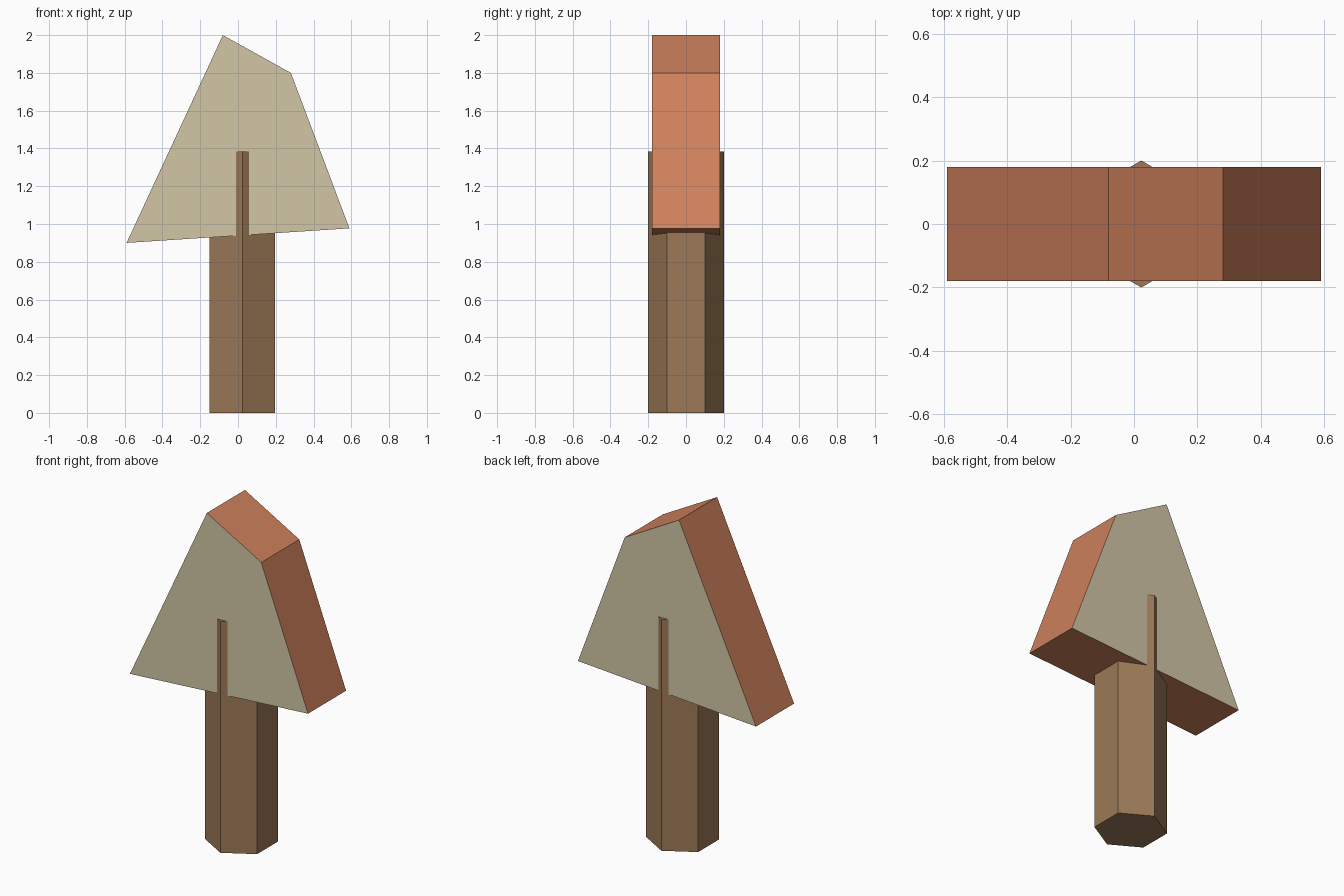
import bpy, bmesh
from math import pi
from mathutils import Vector

cube = bpy.data.objects.get("Cube")
if cube:
    bpy.data.objects.remove(cube, do_unlink=True)


def material(name, srgb):
    linear = [(c / 255 / 12.92) if c < 11 else ((c / 255 + 0.055) / 1.055) ** 2.4 for c in srgb]
    mat = bpy.data.materials.new(name)
    mat.use_nodes = True
    mat.diffuse_color = (*linear, 1)
    bsdf = mat.node_tree.nodes["Principled BSDF"]
    bsdf.inputs["Base Color"].default_value = (*linear, 1)
    bsdf.inputs["Roughness"].default_value = 0.9
    return mat


bark = material("bark brown", (156, 121, 87))
rust = material("rust orange", (206, 129, 92))
beige = material("pale beige", (210, 198, 166))

# Trunk: six-sided post whose front and back ridges poke through the crown
trunk_height = 1.385
bpy.ops.mesh.primitive_cylinder_add(vertices=6, radius=0.2, depth=trunk_height,
                                    location=(0.023, 0, trunk_height / 2))
trunk = bpy.context.object
trunk.name = "trunk"
trunk.data.materials.append(bark)

# Crown: lopsided four-sided profile extruded front to back
half_depth = 0.18
profile = [(-0.59, 0.90), (0.59, 0.977), (0.28, 1.80), (-0.08, 2.0)]
bm = bmesh.new()
front = bm.faces.new([bm.verts.new((x, -half_depth, z)) for x, z in profile])
extruded = bmesh.ops.extrude_face_region(bm, geom=[front], use_keep_orig=True)
moved = [v for v in extruded["geom"] if isinstance(v, bmesh.types.BMVert)]
bmesh.ops.translate(bm, vec=Vector((0, 2 * half_depth, 0)), verts=moved)
bmesh.ops.recalc_face_normals(bm, faces=bm.faces)
# Front and back faces are beige, the rim is rust
for face in bm.faces:
    face.material_index = 1 if abs(face.normal.y) > 0.9 else 0
mesh = bpy.data.meshes.new("crown")
bm.to_mesh(mesh)
bm.free()
mesh.materials.append(rust)
mesh.materials.append(beige)
crown = bpy.data.objects.new("crown", mesh)
bpy.context.collection.objects.link(crown)
